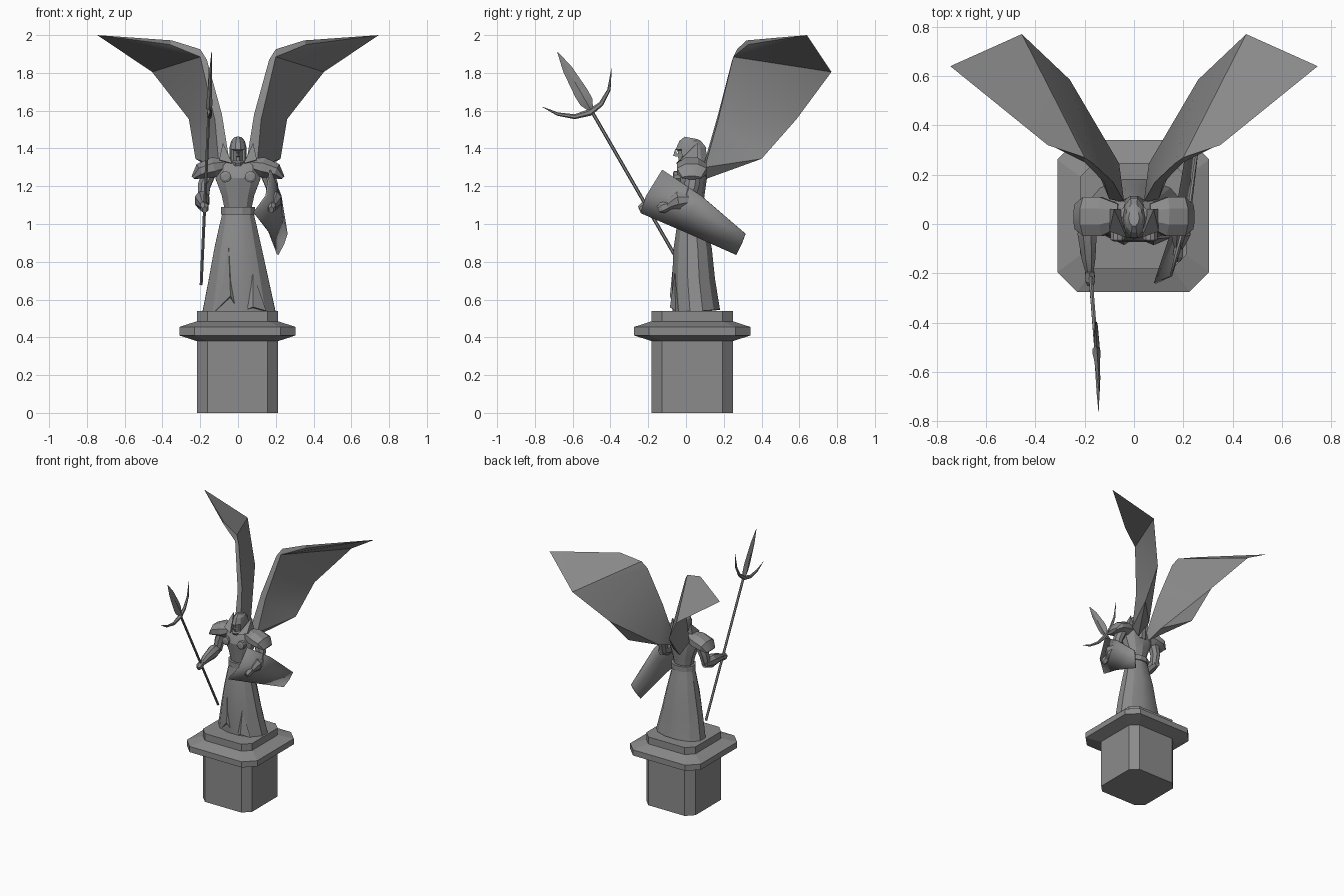
import bpy, bmesh
from math import sin, cos, pi
from mathutils import Vector

cube = bpy.data.objects.get("Cube")
if cube:
    bpy.data.objects.remove(cube, do_unlink=True)

stone = bpy.data.materials.new("grey stone")
stone.use_nodes = True
GREY = (0.26, 0.26, 0.26, 1)
stone.diffuse_color = GREY
stone.node_tree.nodes["Principled BSDF"].inputs["Base Color"].default_value = GREY


def finish(name, bm, angle=25):
    bmesh.ops.recalc_face_normals(bm, faces=bm.faces)
    me = bpy.data.meshes.new(name)
    bm.to_mesh(me)
    bm.free()
    ob = bpy.data.objects.new(name, me)
    me.materials.append(stone)
    bpy.context.collection.objects.link(ob)
    bpy.ops.object.select_all(action='DESELECT')
    ob.select_set(True)
    bpy.context.view_layer.objects.active = ob
    bpy.ops.object.shade_smooth_by_angle(angle=angle * pi / 180)
    return ob


def loft(stations, n=10, side=(1, 0, 0), phase=0.5):
    """Rings of (centre, half width, half depth) joined along a path."""
    bm = bmesh.new()
    pts = [Vector(s[0]) for s in stations]
    rings = []
    for i, (c, rx, ry) in enumerate(stations):
        t = (pts[min(i + 1, len(pts) - 1)] - pts[max(i - 1, 0)]).normalized()
        u = Vector(side)
        u = (u - t * u.dot(t)).normalized()
        v = t.cross(u)
        angles = [2 * pi * (k + phase) / n for k in range(n)]
        rings.append([bm.verts.new(pts[i] + u * rx * cos(a) + v * ry * sin(a)) for a in angles])
    for a, b in zip(rings, rings[1:]):
        for k in range(n):
            bm.faces.new((a[k], a[(k + 1) % n], b[(k + 1) % n], b[k]))
    bm.faces.new(rings[0])
    bm.faces.new(rings[-1])
    return bm


def sheet(points, faces, sx=1):
    bm = bmesh.new()
    v = {k: bm.verts.new((p[0] * sx, p[1], p[2])) for k, p in points.items()}
    for f in faces.split():
        bm.faces.new([v[k] for k in f])
    return bm


# Pedestal: chamfered square column with a projecting cornice
bm = bmesh.new()
rings = []
for z, r in ((0, .215), (.38, .215), (.41, .308), (.455, .308), (.485, .215), (.54, .215)):
    c = r * 0.74
    corners = ((r, -c), (r, c), (c, r), (-c, r), (-r, c), (-r, -c), (-c, -r), (c, -r))
    rings.append([bm.verts.new((x - .003, y + .033, z)) for x, y in corners])
for a, b in zip(rings, rings[1:]):
    for k in range(8):
        bm.faces.new((a[k], a[(k + 1) % 8], b[(k + 1) % 8], b[k]))
bm.faces.new(rings[0])
bm.faces.new(rings[-1])
finish("pedestal", bm, 10)

# Robe, belt and torso
finish("robe", loft([((.005, .055, .535), .2, .13), ((.003, .04, .7), .165, .118),
                     ((0, .035, .87), .13, .105), ((0, .03, 1.0), .1, .08),
                     ((0, .03, 1.06), .085, .07)], 12))
for name, pts in (("robe_fold_left", {"a": (.08, -.06, .74), "b": (.15, -.055, .54), "c": (.02, -.06, .54),
                                      "d": (.08, -.085, .56), "e": (.08, .02, .54)}),
                  ("robe_fold_right", {"a": (-.05, -.06, .88), "b": (-.12, -.045, .54), "c": (.0, -.06, .54),
                                       "d": (-.04, -.085, .62), "e": (-.05, .02, .54)})):
    finish(name, sheet(pts, "abd adc bed ced abe ace"))
finish("belt", loft([((0, .03, 1.05), .094, .08), ((0, .03, 1.09), .094, .08)], 12))
finish("torso", loft([((0, .03, 1.08), .075, .06), ((0, .028, 1.15), .09, .07),
                      ((0, .025, 1.24), .125, .085), ((0, .035, 1.3), .13, .075),
                      ((0, .045, 1.35), .05, .05)], 10))

# Hood with a recessed face opening
bm = loft([((0, .055, 1.23), .062, .06), ((0, .045, 1.3), .055, .075),
           ((0, .03, 1.34), .044, .085), ((0, .025, 1.4), .046, .085),
           ((0, .022, 1.44), .036, .06), ((0, .025, 1.456), .022, .035)], 10, phase=0)
bm.normal_update()
front = [f for f in bm.faces if f.normal.y < -.5 and 1.33 < f.calc_center_median().z < 1.41]
bmesh.ops.inset_region(bm, faces=front, thickness=.008, depth=-.012)
finish("hood", bm)
finish("nose", sheet({"a": (0, -.058, 1.395), "b": (0, -.068, 1.36), "c": (.012, -.035, 1.355),
                      "d": (-.012, -.035, 1.355)}, "abc abd bcd acd"))

WING = {
    "a": (.04, .09, 1.3), "b": (.085, .17, 1.58), "c": (.165, .245, 1.87),     # inner leading edge
    "d": (.1, .1, 1.3), "e": (.122, .17, 1.55), "f": (.2, .25, 1.885),         # outer leading edge
    "g": (.2, .27, 1.925), "h": (.35, .32, 1.972), "i": (.36, .33, 1.95),      # wrist
    "j": (.745, .64, 2), "k": (.455, .77, 1.805), "l": (.26, .585, 1.555),     # tip and trailing edge
    "m": (.225, .4, 1.345), "n": (.06, .245, 1.29), "o": (.05, .11, 1.24)}
WING_FACES = "abed bcfe cgf ghif hji fij fjk fkl efl eml dem domn dao oan abn bln bcl ckl cgk ghk hjk mln"
WING_FACES = WING_FACES.replace("domn", "dom onm")

for tag, s in (("left", 1), ("right", -1)):
    finish(tag + "_wing", sheet(WING, WING_FACES, s), 20)
    # Shoulder guard, raised collar point and breast disc
    finish(tag + "_shoulder_guard", loft([((s * .06, .035, 1.315), .05, .035), ((s * .13, .03, 1.3), .085, .058),
                                          ((s * .2, .03, 1.28), .085, .045),
                                          ((s * .238, .03, 1.245), .055, .012)], 8, side=(0, 1, 0)))
    finish(tag + "_collar_point", sheet({"a": (.03, -.055, 1.32), "b": (.1, -.03, 1.34), "c": (.08, .06, 1.43),
                                         "d": (.1, .06, 1.33), "e": (.05, .06, 1.33)}, "abc bdc aec edc abde", s))
    finish(tag + "_breast_disc", loft([((s * .066, -.03, 1.25), .03, .03), ((s * .066, -.064, 1.25), .03, .03),
                                       ((s * .066, -.07, 1.25), .018, .018)], 10))
    # Upper arm and forearm
    fore = -.2 if s < 0 else -.1
    finish(tag + "_upper_arm", loft([((s * .15, .04, 1.28), .04, .045), ((s * .18, .03, 1.2), .036, .042),
                                     ((s * .185, .01, 1.12), .03, .035)], 8))
    finish(tag + "_forearm", loft([((s * .188, .04, 1.13), .025, .03), ((s * .19, -.04, 1.125), .042, .052),
                                   ((s * .184, fore * .7, 1.11), .03, .035),
                                   ((s * .18, fore, 1.09), .016, .018)], 8))
    finish(tag + "_hand", loft([((s * .18, fore + .01, 1.1), .02, .025), ((s * .178, fore - .025, 1.085), .024, .03),
                                ((s * .176, fore - .045, 1.075), .015, .02)], 6))

# Curved shield on the left arm
COLS = (((.085, -.24, 1.06), (.15, -.21, 1.15), (.17, -.125, 1.287)),
        ((.165, .0, .957), (.225, .03, 1.07), (.225, .08, 1.15)),
        ((.21, .267, .838), (.24, .295, .895), (.258, .315, .948)))
bm = bmesh.new()
grid = [[bm.verts.new(p) for p in col] for col in COLS]
for a, b in zip(grid, grid[1:]):
    for k in range(2):
        bm.faces.new((a[k], a[k + 1], b[k + 1], b[k]))
shield = finish("shield", bm, 40)
thick = shield.modifiers.new("thickness", 'SOLIDIFY')
thick.thickness = .01
thick.offset = 0


# Trident: shaft, leaf blade and crescent prongs
def on_shaft(z):
    return (-.195 + .045 * (z - .68), .03 - .577 * (z - .68), z)


finish("trident_shaft", loft([(on_shaft(.68), .009, .009), (on_shaft(1.64), .009, .009)], 6))
finish("trident_blade", loft([(on_shaft(1.61), .016, .016), (on_shaft(1.645), .016, .036),
                              (on_shaft(1.69), .012, .038), (on_shaft(1.82), .007, .026),
                              (on_shaft(1.91), .001, .002)], 4, phase=0))
PRONG = ((-.76, 1.62, .001), (-.68, 1.582, .009), (-.59, 1.568, .013), (-.51, 1.59, .018),
         (-.45, 1.635, .013), (-.408, 1.71, .009), (-.394, 1.825, .001))
finish("trident_crescent", loft([((-.15 - .03 * (y + .54), y, z), r * .8, r) for y, z, r in PRONG], 6))
